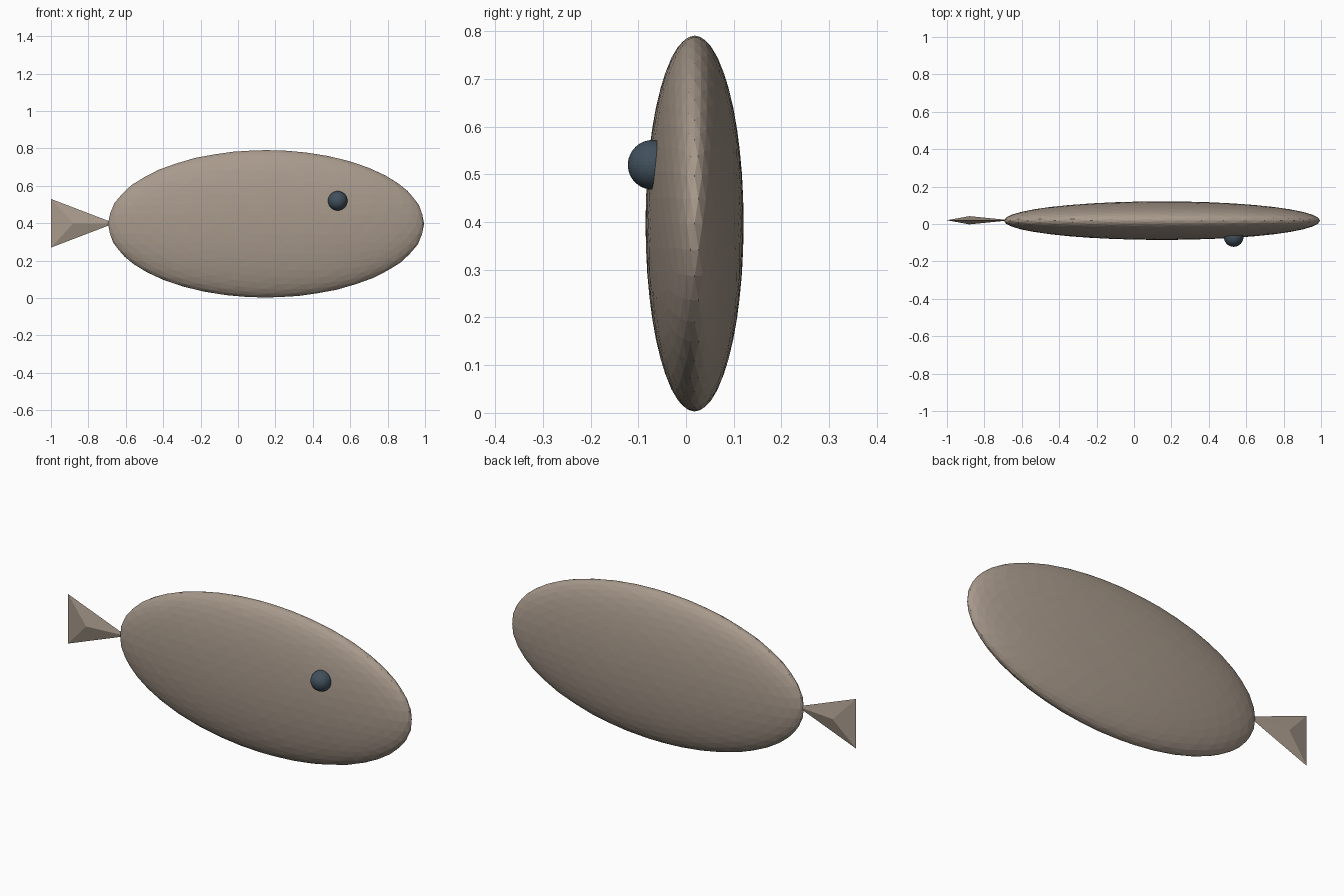
import bpy
import bmesh

if "Cube" in bpy.data.objects:
    bpy.data.objects.remove(bpy.data.objects["Cube"], do_unlink=True)


def make_material(name, rgb):
    mat = bpy.data.materials.new(name)
    mat.use_nodes = True
    mat.diffuse_color = (*rgb, 1)
    mat.node_tree.nodes["Principled BSDF"].inputs["Base Color"].default_value = (*rgb, 1)
    return mat


def add_object(name, bm, mat):
    bmesh.ops.recalc_face_normals(bm, faces=bm.faces)
    mesh = bpy.data.meshes.new(name)
    bm.to_mesh(mesh)
    bm.free()
    mesh.materials.append(mat)
    obj = bpy.data.objects.new(name, mesh)
    bpy.context.collection.objects.link(obj)
    return obj


def ellipsoid(name, centre, radii, mat):
    bm = bmesh.new()
    bmesh.ops.create_icosphere(bm, subdivisions=4, radius=1)
    bmesh.ops.scale(bm, vec=radii, verts=bm.verts)
    bmesh.ops.translate(bm, vec=centre, verts=bm.verts)
    return add_object(name, bm, mat)


skin = make_material("warm taupe", (0.39, 0.32, 0.26))
dark = make_material("dark slate", (0.053, 0.08, 0.107))

# Flattened body and the single eye on its front side
ellipsoid("body", (0.15, 0.018, 0.397), (0.845, 0.103, 0.394), skin)
ellipsoid("eye", (0.533, -0.07, 0.52), (0.052, 0.052, 0.052), dark)

# Tail fin: a faceted wedge with a raised ridge on both sides
bm = bmesh.new()
tip, top, bottom, front, back = [bm.verts.new(p) for p in (
    (-0.66, 0.02, 0.4), (-1, 0.02, 0.53), (-1, 0.02, 0.27),
    (-0.88, -0.002, 0.4), (-0.88, 0.042, 0.4))]
for ridge in (front, back):
    for a, b in ((tip, top), (top, bottom), (bottom, tip)):
        bm.faces.new((a, b, ridge))
add_object("tail_fin", bm, skin)
